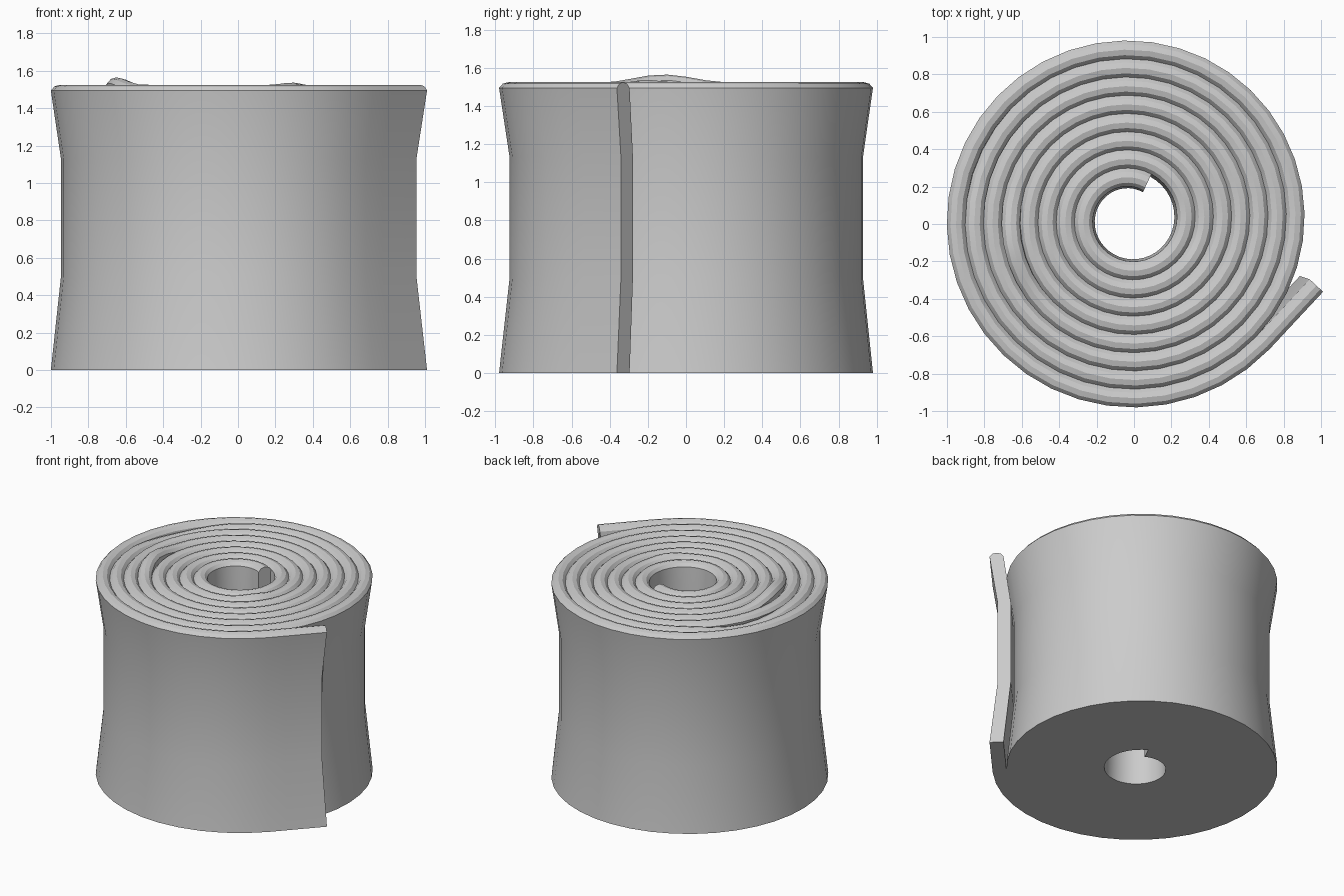
import bpy, bmesh, math
from mathutils import Vector

cube = bpy.data.objects.get("Cube")
if cube:
    bpy.data.objects.remove(cube)

CENTRE = Vector((-0.02, 0.0245))
PITCH = 0.0975          # sheet thickness, equal to the spacing of the turns
START, END = 65, 2837   # spiral angles in degrees
STEP = 9
WAIST = 0.945           # roll is slightly narrower at mid height

# Local unevenness of the top edge: angle, half width, height
WAVES = [(1633, 30, 0.04), (2315, 34, -0.028), (683, 25, 0.012)]


def radius(deg):
    return 0.225 + PITCH * (deg - 90) / 360


def lift(deg):
    total = 0
    for mid, half, height in WAVES:
        t = abs(deg - mid) / half
        if t < 1:
            total += height * (0.5 + 0.5 * math.cos(math.pi * t))
    return total


# Path of the sheet: (point, outward normal, top edge lift)
path = []
count = round((END - START) / STEP)
for i in range(count + 1):
    deg = START + (END - START) * i / count
    a = math.radians(deg)
    out = Vector((math.cos(a), math.sin(a)))
    path.append((out * radius(deg), out, lift(deg)))

# Loose outer end leaves the roll in a straight line
point, out, _ = path[-1]
tangent = Vector((-out.y, out.x))
for length in (0.14, 0.28, 0.42):
    path.append((point + tangent * length, out, 0))

# Cross-section of the sheet: side, height, plan scale
side = [(0, 1), (0.5, WAIST), (1.13, WAIST), (1.495, 1)]
profile = [(0.5, z, s) for z, s in side]
profile += [(u, z, 1) for u, z in ((0.3, 1.517), (0, 1.525), (-0.3, 1.517))]
profile += [(-0.5, z, s) for z, s in reversed(side)]

bm = bmesh.new()
rings = []
for point, out, rise in path:
    ring = []
    for u, z, s in profile:
        p = CENTRE + (point + out * u * PITCH) * s
        ring.append(bm.verts.new((p.x, p.y, z + (rise if z > 1.4 else 0))))
    rings.append(ring)
n = len(profile)
for a, b in zip(rings, rings[1:]):
    for j in range(n):
        k = (j + 1) % n
        bm.faces.new((a[j], a[k], b[k], b[j]))
bm.faces.new(rings[0])
bm.faces.new(rings[-1][::-1])
bmesh.ops.recalc_face_normals(bm, faces=bm.faces)

mesh = bpy.data.meshes.new("rolled_sheet")
bm.to_mesh(mesh)
bm.free()
roll = bpy.data.objects.new("rolled_sheet", mesh)
bpy.context.collection.objects.link(roll)

# Light grey material
grey = bpy.data.materials.new("light_grey")
grey.use_nodes = True
colour = (0.6, 0.6, 0.6, 1)
grey.diffuse_color = colour
grey.node_tree.nodes["Principled BSDF"].inputs["Base Color"].default_value = colour
mesh.materials.append(grey)

bpy.ops.object.select_all(action="DESELECT")
roll.select_set(True)
bpy.context.view_layer.objects.active = roll
bpy.ops.object.shade_smooth_by_angle(angle=math.radians(30))
